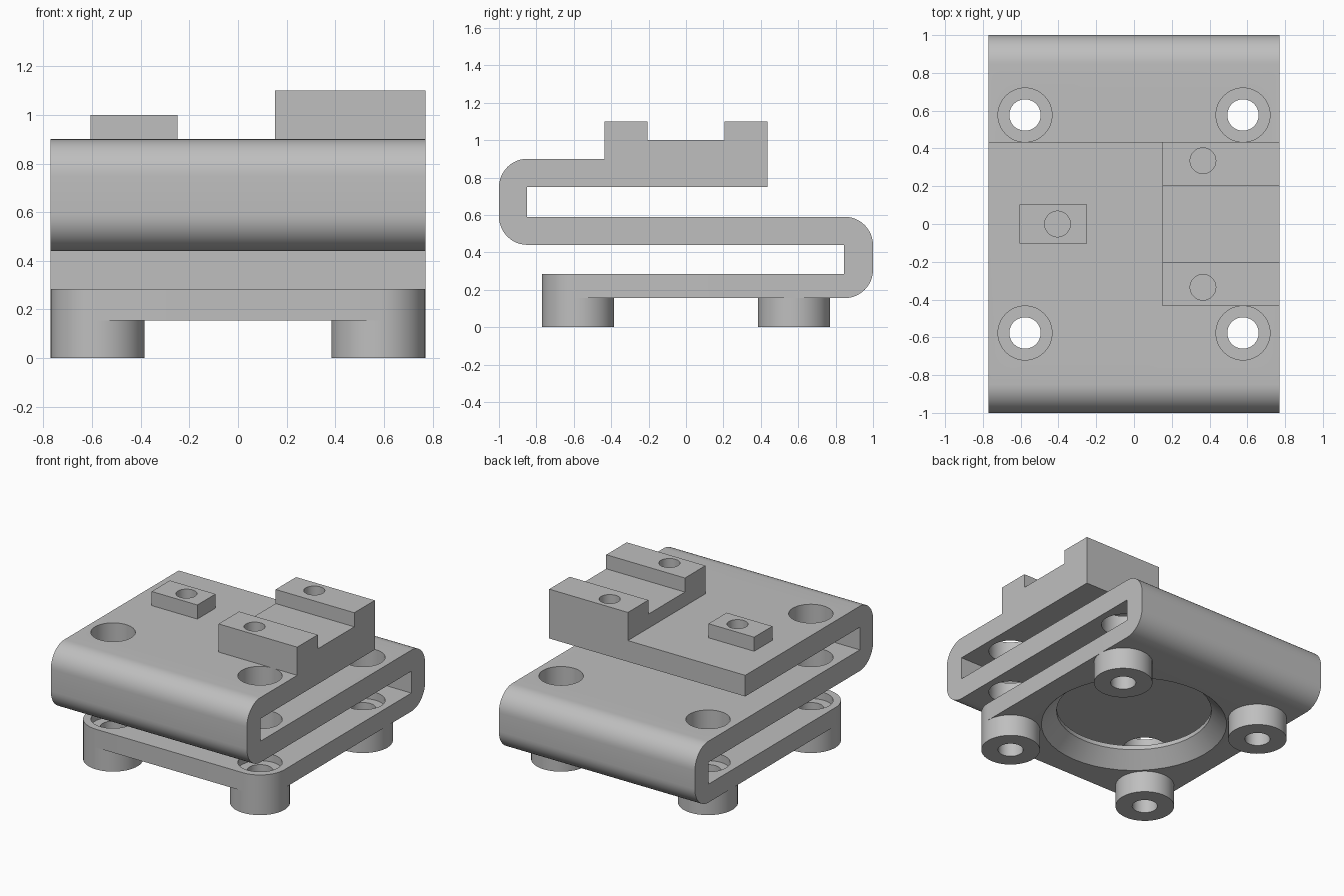
import bpy, bmesh, math
from mathutils import Vector

cube = bpy.data.objects.get("Cube")
if cube:
    bpy.data.objects.remove(cube, do_unlink=True)

grey = bpy.data.materials.new("plain grey")
grey.use_nodes = True
grey.diffuse_color = (0.52, 0.52, 0.52, 1)
grey.node_tree.nodes["Principled BSDF"].inputs["Base Color"].default_value = (0.52, 0.52, 0.52, 1)

SEGMENTS = 48
HALF_WIDTH = 0.77
BOLT = 0.577          # offset of the corner bolts from the centre
BOSS_R = HALF_WIDTH - BOLT
BORE_R = 0.083
HEAD_R = 0.143        # bolt head recess and driver access


def make_object(name, bm):
    bmesh.ops.recalc_face_normals(bm, faces=bm.faces)
    mesh = bpy.data.meshes.new(name)
    bm.to_mesh(mesh)
    bm.free()
    mesh.materials.append(grey)
    obj = bpy.data.objects.new(name, mesh)
    bpy.context.collection.objects.link(obj)
    return obj


def extrude_profile(points, x0, x1):
    """Extrude a (y, z) outline along x."""
    bm = bmesh.new()
    face = bm.faces.new([bm.verts.new((x0, y, z)) for y, z in points])
    new = bmesh.ops.extrude_face_region(bm, geom=[face])["geom"]
    verts = [v for v in new if isinstance(v, bmesh.types.BMVert)]
    bmesh.ops.translate(bm, verts=verts, vec=(x1 - x0, 0, 0))
    return bm


def lathe(bm, points, cx, cy, capped=True):
    """Revolve an (r, z) outline about a vertical axis."""
    rings = []
    for r, z in points:
        angles = [2 * math.pi * i / SEGMENTS for i in range(SEGMENTS)]
        rings.append([bm.verts.new((cx + r * math.cos(a), cy + r * math.sin(a), z)) for a in angles])
    for a, b in zip(rings, rings[1:]):
        for i in range(SEGMENTS):
            j = (i + 1) % SEGMENTS
            bm.faces.new((a[i], a[j], b[j], b[i]))
    if capped:
        bm.faces.new(rings[0])
        bm.faces.new(rings[-1])


def cut(obj, cutter):
    mod = obj.modifiers.new("holes", "BOOLEAN")
    mod.operation = "DIFFERENCE"
    mod.solver = "EXACT"
    mod.object = cutter
    graph = bpy.context.evaluated_depsgraph_get()
    mesh = bpy.data.meshes.new_from_object(obj.evaluated_get(graph))
    obj.modifiers.clear()
    obj.data = mesh


def round_edges(bm, test, radius):
    edges = [e for e in bm.edges if test(*[v.co for v in e.verts])]
    bmesh.ops.bevel(bm, geom=edges, offset=radius, segments=12, profile=0.5, affect="EDGES")


# Folded spring body: three plates joined by two bends
fold = [(-0.77, 0.155), (1, 0.155), (1, 0.59), (-0.85, 0.59), (-0.85, 0.75), (0.435, 0.75),
        (0.435, 0.9), (-1, 0.9), (-1, 0.44), (0.845, 0.44), (0.845, 0.285), (-0.77, 0.285)]
bm = extrude_profile(fold, -HALF_WIDTH, HALF_WIDTH)
round_edges(bm, lambda a, b: abs(a.y) > 0.99 and abs(a.x - b.x) > 1, 0.152)
round_edges(bm, lambda a, b: max(a.y, b.y) < -0.76 and max(a.z, b.z) < 0.3
            and abs(a.z - b.z) > 0.1, BOSS_R)
body = make_object("folded_spring_body", bm)

# Hole cutter: stepped bolt holes, countersunk central opening
bm = bmesh.new()
for sx in (-1, 1):
    for sy, top in ((-1, 1.0), (1, 0.65)):
        lathe(bm, [(BORE_R, 0.1), (BORE_R, 0.23), (HEAD_R, 0.23), (HEAD_R, top)], sx * BOLT, sy * BOLT)
lathe(bm, [(0.66, 0.105), (0.51, 0.255), (0.51, 0.35)], 0, 0)
body_cutter = make_object("body_hole_cutter", bm)

# Pilot holes for the mounts on the top plate
bm = bmesh.new()
for x, y in ((0.365, 0.335), (0.365, -0.335), (-0.405, 0)):
    lathe(bm, [(0.068, 0.81), (0.068, 1.2)], x, y)
pilot_cutter = make_object("pilot_hole_cutter", bm)

# Slotted mount block
slot = [(-0.435, 0.9), (0.435, 0.9), (0.435, 1.1), (0.205, 1.1), (0.205, 1.0),
        (-0.205, 1.0), (-0.205, 1.1), (-0.435, 1.1)]
mount = make_object("slotted_mount_block", extrude_profile(slot, 0.152, HALF_WIDTH))

# Small tab on the opposite side
tab = make_object("small_mount_tab", extrude_profile(
    [(-0.102, 0.9), (0.102, 0.9), (0.102, 1.0), (-0.102, 1.0)], -0.607, -0.248))

cut(body, body_cutter)
for part in (body, mount, tab):
    cut(part, pilot_cutter)
for cutter in (body_cutter, pilot_cutter):
    bpy.data.objects.remove(cutter, do_unlink=True)
parts = [body, mount, tab]

# Tubular feet under the four corners
for side, sx in (("right", -1), ("left", 1)):
    for end, sy in (("front", -1), ("back", 1)):
        bm = bmesh.new()
        lathe(bm, [(BOSS_R, 0.155), (BOSS_R, 0), (BORE_R, 0), (BORE_R, 0.155)],
              sx * BOLT, sy * BOLT, capped=False)
        # Open at the top, so orient the faces by the outer wall
        foot = make_object(f"{end}_{side}_foot", bm)
        wall = foot.data.polygons[0]
        if wall.normal.dot(wall.center - Vector((sx * BOLT, sy * BOLT, wall.center.z))) < 0:
            foot.data.flip_normals()
        parts.append(foot)

# Smooth the curved walls, keep the edges sharp
bpy.ops.object.select_all(action="DESELECT")
for part in parts:
    part.select_set(True)
bpy.context.view_layer.objects.active = body
bpy.ops.object.shade_smooth_by_angle(angle=math.radians(30))
